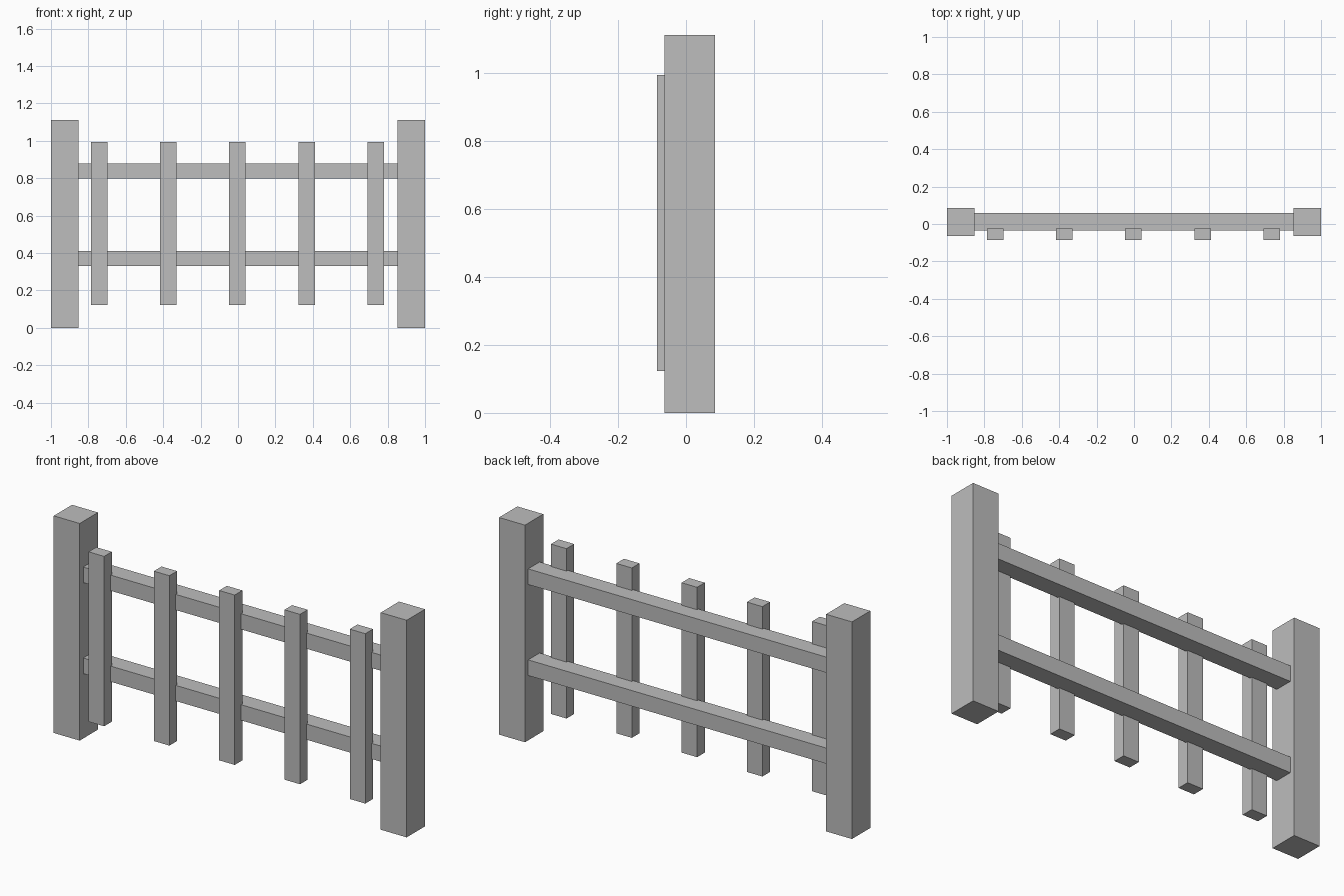
import bpy

cube = bpy.data.objects.get("Cube")
if cube:
    bpy.data.objects.remove(cube, do_unlink=True)

GREY = (0.51, 0.51, 0.51, 1)
grey = bpy.data.materials.new("plain_grey")
grey.use_nodes = True
grey.diffuse_color = GREY
grey.node_tree.nodes["Principled BSDF"].inputs["Base Color"].default_value = GREY


def box(name, low, high):
    """Add a flat-faced box between two opposite corners."""
    centre = [(a + b) / 2 for a, b in zip(low, high)]
    bpy.ops.mesh.primitive_cube_add(size=1, location=centre)
    part = bpy.context.object
    part.name = name
    part.scale = [b - a for a, b in zip(low, high)]
    bpy.ops.object.transform_apply(location=False, rotation=False, scale=True)
    part.data.materials.append(grey)
    return part


# End posts
POST_INNER = 0.853
box("left_post", (POST_INNER, -0.063, 0), (1, 0.085, 1.112))
box("right_post", (-1, -0.063, 0), (-POST_INNER, 0.085, 1.112))

# Horizontal rails, meeting the posts
for name, bottom in (("lower_rail", 0.332), ("upper_rail", 0.798)):
    box(name, (-POST_INNER, -0.034, bottom), (POST_INNER, 0.059, bottom + 0.08))

# Pickets, let slightly into the front of the rails
for i in range(5):
    x = -0.003 + (i - 2) * 0.37
    box(f"picket_{i + 1}", (x - 0.044, -0.085, 0.123), (x + 0.044, -0.023, 0.993))
